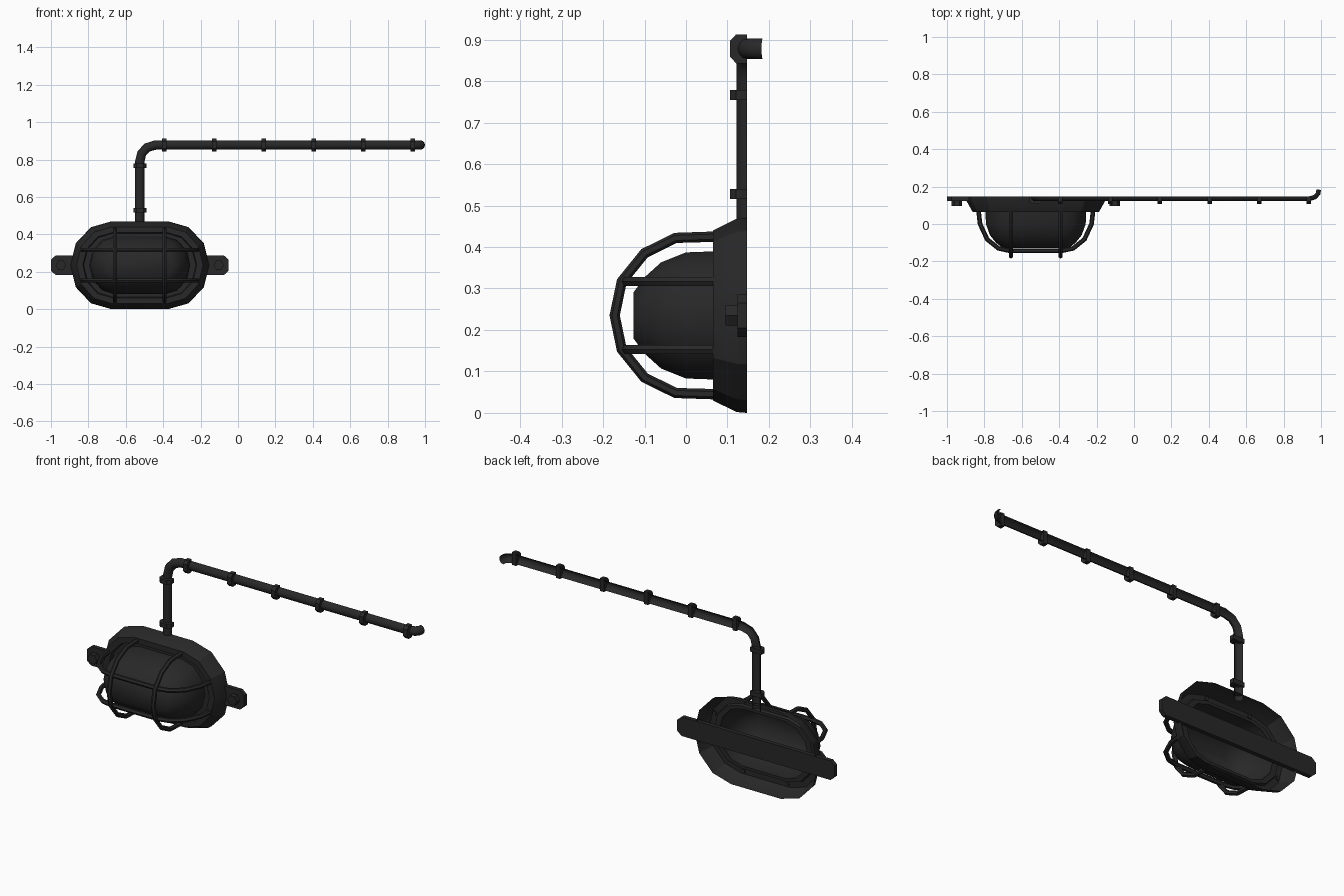
import bpy, bmesh, math
from mathutils import Vector

if "Cube" in bpy.data.objects:
    bpy.data.objects.remove(bpy.data.objects["Cube"])

BACK = 0.147                  # wall plane
CX, CZ = -0.525, 0.235        # lamp centre

metal = bpy.data.materials.new("dark grey metal")
metal.diffuse_color = (0.021, 0.021, 0.021, 1)
metal.use_nodes = True
metal.node_tree.nodes["Principled BSDF"].inputs["Base Color"].default_value = metal.diffuse_color


def make(name, verts, faces, smooth=None):
    bm = bmesh.new()
    vs = [bm.verts.new(v) for v in verts]
    for f in faces:
        bm.faces.new([vs[i] for i in f])
    bmesh.ops.recalc_face_normals(bm, faces=bm.faces)
    me = bpy.data.meshes.new(name)
    bm.to_mesh(me)
    bm.free()
    me.materials.append(metal)
    ob = bpy.data.objects.new(name, me)
    bpy.context.collection.objects.link(ob)
    if smooth:
        bpy.ops.object.select_all(action='DESELECT')
        ob.select_set(True)
        bpy.context.view_layer.objects.active = ob
        bpy.ops.object.shade_smooth_by_angle(angle=math.radians(smooth))
    return ob


def loft(name, rings, cap_start=False, cap_end=False, closed=True, smooth=None):
    n = len(rings[0])
    verts = [p for r in rings for p in r]
    faces = []
    for k in range(len(rings) - 1):
        for i in range(n if closed else n - 1):
            j = (i + 1) % n
            faces.append((k*n + i, k*n + j, (k+1)*n + j, (k+1)*n + i))
    if cap_start:
        faces.append(tuple(range(n)))
    if cap_end:
        faces.append(tuple(range(len(verts) - n, len(verts))))
    return make(name, verts, faces, smooth)


def stadium(half, rx, rz, y, steps=6):
    pts = []
    for side in (1, -1):
        for k in range(steps + 1):
            a = math.pi / 2 - math.pi * k / steps
            pts.append((CX + side * (half + rx * math.cos(a)), y, CZ + side * rz * math.sin(a)))
    return pts


def sweep(name, path, radius, up, half=False, sides=8):
    """Tube, or open half tube, swept along a path with a transported frame."""
    path = [Vector(p) for p in path]
    up = Vector(up)
    rings = []
    for i, p in enumerate(path):
        t0 = (p - path[max(i-1, 0)]).normalized()
        t1 = (path[min(i+1, len(path)-1)] - p).normalized()
        t = (t0 + t1).normalized()
        up = (up - t * up.dot(t)).normalized()
        side = t.cross(up)
        if half:
            angs = [math.pi * k / 6 for k in range(7)]
        else:
            angs = [2 * math.pi * k / sides for k in range(sides)]
        rings.append([p + radius * (side * math.cos(a) + up * math.sin(a)) for a in angs])
    return loft(name, rings, closed=not half, cap_start=not half, cap_end=not half, smooth=50)


def prism(name, outline, y0, y1):
    """Extrude an x-z outline between two depths."""
    return loft(name, [[(x, y, z) for x, z in outline] for y in (y0, y1)], True, True)


# Sloped lamp frame, open at the back, with a stepped front rim
loft("lamp_frame", [
    stadium(0.15, 0.222, 0.235, BACK),
    stadium(0.15, 0.220, 0.233, 0.122),
    stadium(0.15, 0.188, 0.205, 0.065),
    stadium(0.145, 0.160, 0.175, 0.065),
    stadium(0.145, 0.155, 0.170, 0.080),
    stadium(0.13, 0.137, 0.155, 0.080)], smooth=25)

# Domed lens
loft("lens_dome", [stadium(0.13, rz * 0.9, rz, y) for y, rz in (
    (0.080, 0.155), (0.0, 0.152), (-0.06, 0.128), (-0.10, 0.092), (-0.127, 0.055))],
    cap_end=True, smooth=45)

# Wire guard: two upright hoops and two level hoops
hoop = [(0.07, 0.19), (-0.025, 0.187), (-0.10, 0.15), (-0.155, 0.082), (-0.172, 0)]
hoop += [(y, -d) for y, d in reversed(hoop[:-1])]
for x in (-0.658, -0.392):
    sweep("guard_upright_hoop", [(x, y, CZ + d) for y, d in hoop], 0.0125, (1, 0, 0), sides=6)
bow = [(0.07, 0.306), (0.0, 0.298), (-0.082, 0.26), (-0.130, 0.20), (-0.143, 0.14)]
bow += [(y, -d) for y, d in reversed(bow)]
for z in (CZ - 0.082, CZ + 0.082):
    sweep("guard_level_hoop", [(CX + d, y, z) for y, d in bow], 0.0125, (0, 0, 1), sides=6)

# Mounting strap behind the frame with chamfered ears and hex bolts
ear = [(0.475, 0.03), (0.45, 0.052), (-0.45, 0.052), (-0.475, 0.03),
       (-0.475, -0.03), (-0.45, -0.052), (0.45, -0.052), (0.475, -0.03)]
prism("mounting_strap", [(CX + x, CZ + z) for x, z in ear], 0.124, BACK)
for s in (-1, 1):
    prism("mounting_bolt", [(CX + s * 0.422 + 0.028 * math.cos(k * math.pi / 3),
                             CZ + 0.028 * math.sin(k * math.pi / 3)) for k in range(6)],
          0.095, 0.126)

# Half-round conduit, bending right and finally back into the wall
sweep("conduit", [(CX, BACK, 0.44), (CX, BACK, 0.79), (-0.515, BACK, 0.832),
                  (-0.487, BACK, 0.864), (-0.44, BACK, 0.878), (0.935, BACK, 0.878),
                  (0.962, 0.155, 0.878), (0.973, 0.168, 0.878), (0.975, 0.185, 0.878)],
      0.025, (0, -1, 0), half=True)

# Conduit clips: half octagons across the pipe
clip = [(-0.035, BACK), (-0.035, 0.121), (-0.019, 0.106),
        (0.019, 0.106), (0.035, 0.121), (0.035, BACK)]
for x in (-0.395, -0.128, 0.138, 0.404, 0.67, 0.935):
    loft("conduit_clip", [[(x + e, y, 0.878 + w) for w, y in clip] for e in (-0.012, 0.012)],
         True, True)
for z in (0.528, 0.767):
    loft("conduit_clip", [[(CX + w, y, z + e) for w, y in clip] for e in (-0.012, 0.012)],
         True, True)
